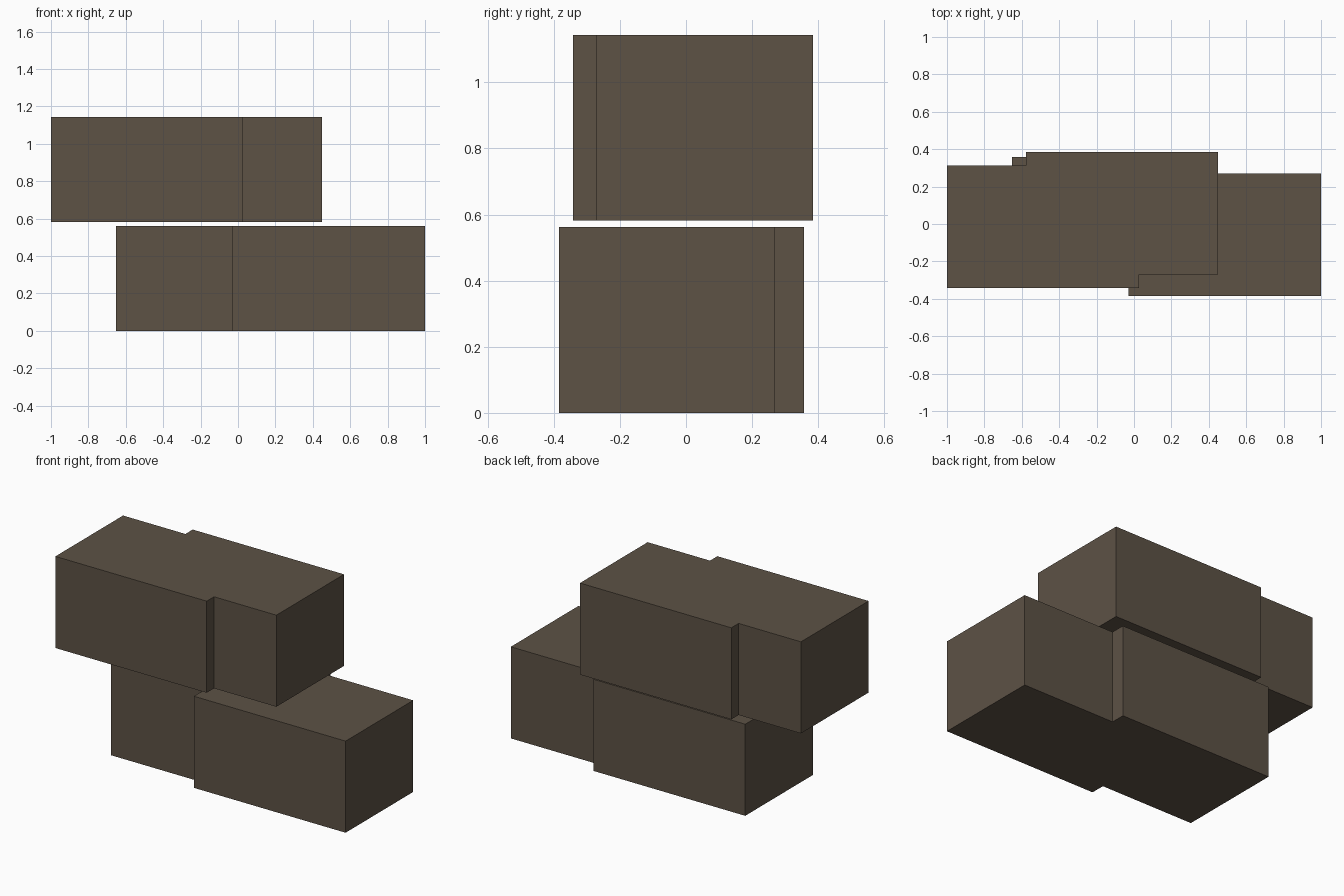
import bpy
import bmesh

cube = bpy.data.objects.get("Cube")
if cube:
    bpy.data.objects.remove(cube, do_unlink=True)

# Single dark brown material
brown = bpy.data.materials.new("dark_brown")
brown.use_nodes = True
colour = (0.109, 0.084, 0.060, 1.0)
brown.diffuse_color = colour
bsdf = next(n for n in brown.node_tree.nodes if n.type == "BSDF_PRINCIPLED")
bsdf.inputs["Base Color"].default_value = colour
bsdf.inputs["Roughness"].default_value = 0.9


def prism(name, outline, bottom, height):
    """Extrude a counter-clockwise footprint straight up."""
    bm = bmesh.new()
    base = bm.faces.new([bm.verts.new((x, y, bottom)) for x, y in outline])
    top = bmesh.ops.extrude_face_region(bm, geom=[base], use_keep_orig=True)["geom"]
    verts = [g for g in top if isinstance(g, bmesh.types.BMVert)]
    bmesh.ops.translate(bm, verts=verts, vec=(0, 0, height))
    bmesh.ops.recalc_face_normals(bm, faces=bm.faces)
    mesh = bpy.data.meshes.new(name)
    bm.to_mesh(mesh)
    bm.free()
    mesh.materials.append(brown)
    obj = bpy.data.objects.new(name, mesh)
    bpy.context.collection.objects.link(obj)
    return obj


def stepped_block(name, x0, x1, front_step, back_step, y_left, y_right, bottom):
    """Block whose two ends are shifted sideways, leaving a step on each long side.
    y_left and y_right are the (front, back) limits at the -x and +x ends."""
    outline = [
        (x0, y_left[0]), (front_step, y_left[0]),
        (front_step, y_right[0]), (x1, y_right[0]),
        (x1, y_right[1]), (back_step, y_right[1]),
        (back_step, y_left[1]), (x0, y_left[1]),
    ]
    return prism(name, outline, bottom, 0.562)


# Lower block, shifted towards +x
stepped_block("lower_block", -0.652, 1.0, -0.03, 0.378,
              (-0.298, 0.357), (-0.385, 0.27), 0.0)

# Upper block, shifted towards -x with a thin gap beneath it
stepped_block("upper_block", -1.0, 0.45, 0.027, -0.577,
              (-0.342, 0.314), (-0.271, 0.385), 0.582)
